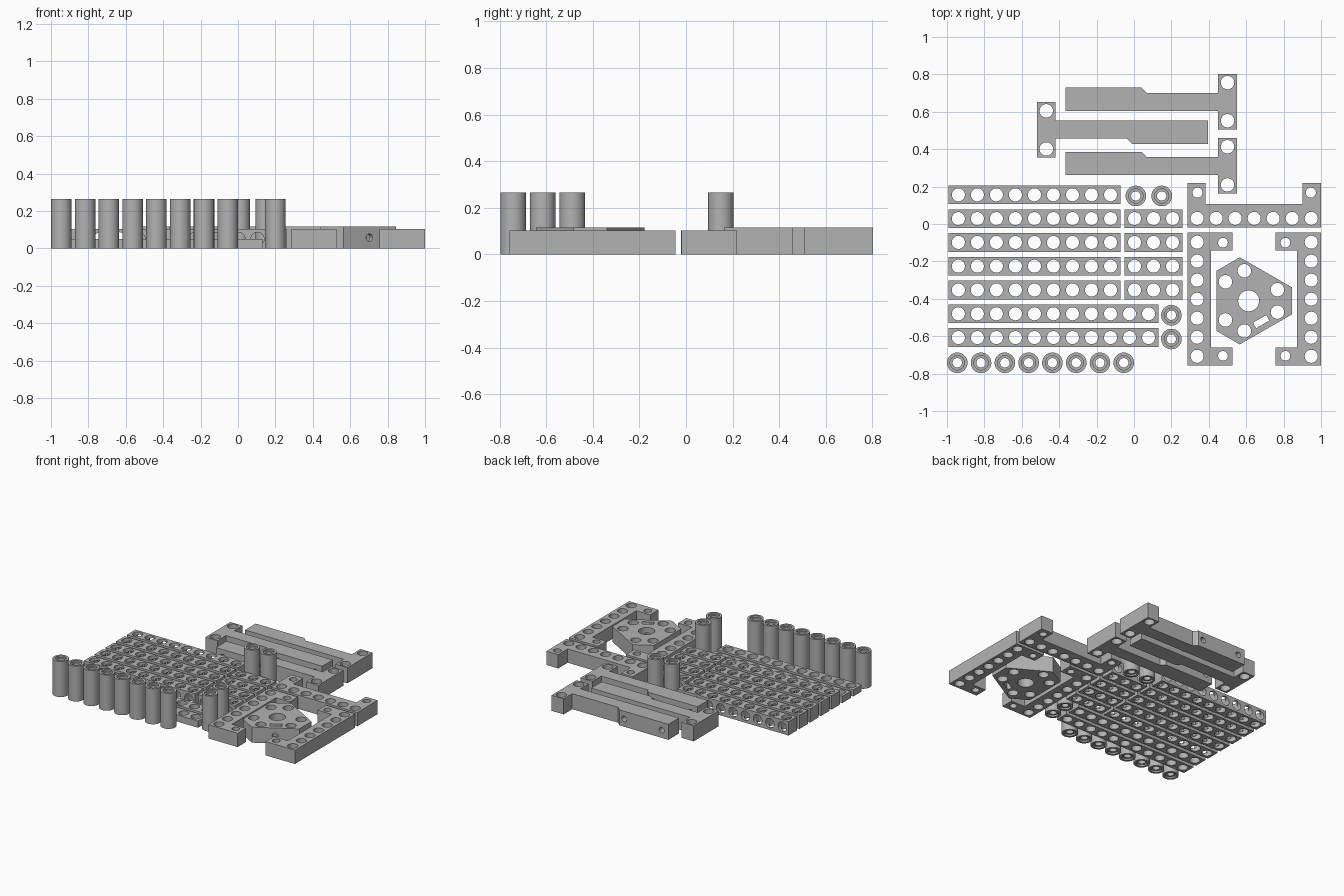
import bpy, bmesh, math
from mathutils import Matrix, Vector

if "Cube" in bpy.data.objects:
    bpy.data.objects.remove(bpy.data.objects["Cube"], do_unlink=True)

GREY = (0.45, 0.45, 0.45, 1)
mat = bpy.data.materials.new("plain grey")
mat.use_nodes = True
mat.diffuse_color = GREY
mat.node_tree.nodes["Principled BSDF"].inputs["Base Color"].default_value = GREY

PITCH = 0.1017   # hole spacing
LOW, TALL = 0.103, 0.116   # plate heights
PEG = 0.035      # main hole radius


def make_object(name, bm):
    mesh = bpy.data.meshes.new(name)
    bmesh.ops.recalc_face_normals(bm, faces=bm.faces)
    bm.to_mesh(mesh)
    bm.free()
    obj = bpy.data.objects.new(name, mesh)
    bpy.context.collection.objects.link(obj)
    return obj


def finish(obj):
    obj.data.materials.clear()
    obj.data.materials.append(mat)
    bpy.ops.object.select_all(action='DESELECT')
    obj.select_set(True)
    bpy.context.view_layer.objects.active = obj
    bpy.ops.object.shade_smooth_by_angle(angle=math.radians(35))


def prism(name, outline, height):
    bm = bmesh.new()
    face = bm.faces.new([bm.verts.new((x, y, 0)) for x, y in outline])
    top = bmesh.ops.extrude_face_region(bm, geom=[face])["geom"]
    bmesh.ops.translate(bm, vec=(0, 0, height),
                        verts=[v for v in top if isinstance(v, bmesh.types.BMVert)])
    return make_object(name, bm)


def rod(bm, start, end, radius):
    a, b = Vector(start), Vector(end)
    turn = (b - a).to_track_quat('Z', 'Y').to_matrix().to_4x4()
    bmesh.ops.create_cone(bm, cap_ends=True, segments=32, radius1=radius, radius2=radius,
                          depth=(b - a).length, matrix=Matrix.Translation((a + b) / 2) @ turn)


def cut(obj, bm):
    """Subtract everything in bm from the object and bake the result."""
    cutter = make_object("cutter", bm)
    cutter.hide_render = True
    mod = obj.modifiers.new("holes", 'BOOLEAN')
    mod.operation, mod.solver, mod.object = 'DIFFERENCE', 'EXACT', cutter
    graph = bpy.context.evaluated_depsgraph_get()
    baked = bpy.data.meshes.new_from_object(obj.evaluated_get(graph))
    obj.modifiers.clear()
    obj.data = baked
    bpy.data.objects.remove(cutter, do_unlink=True)


def drill_down(obj, holes):
    bm = bmesh.new()
    for x, y, r in holes:
        rod(bm, (x, y, -0.1), (x, y, 0.3), r)
    cut(obj, bm)


def rect(x0, x1, y0, y1):
    return [(x0, y0), (x1, y0), (x1, y1), (x0, y1)]


# Straight beams with upright holes, and cross holes through the tall ones
def beam(name, x0, y, count, height, crossed):
    length = count * PITCH + 0.004
    obj = prism(name, rect(x0, x0 + length, y - 0.05, y + 0.05), height)
    xs = [x0 + length / 2 + (i - (count - 1) / 2) * PITCH for i in range(count)]
    drill_down(obj, [(x, y, PEG) for x in xs])
    if crossed:
        bm = bmesh.new()
        for x in xs:
            rod(bm, (x, y - 0.1, height / 2), (x, y + 0.1, height / 2), PEG)
        cut(obj, bm)
    finish(obj)


for row in range(7):
    y = 0.156 - row * 0.1272
    if row < 5:
        beam("long_beam", -0.992, y, 9, LOW, True)
    else:
        beam("thin_beam", -0.992, y, 11, 0.05, False)
    if 1 <= row < 5:
        beam("short_beam", -0.05, y, 3, LOW, True)


# Spacer bushes with a recessed rim at both ends
def bush(x, y):
    h, step = 0.265, 0.012
    profile = [(0.055, 0), (0.055, h), (0.038, h), (0.038, h - step),
               (0.025, h - step), (0.025, step), (0.038, step), (0.038, 0)]
    bm = bmesh.new()
    vs = [bm.verts.new((r, 0, z)) for r, z in profile]
    edges = [bm.edges.new((vs[i - 1], vs[i])) for i in range(len(vs))]
    bmesh.ops.spin(bm, geom=vs + edges, cent=(0, 0, 0), axis=(0, 0, 1),
                   angle=math.tau, steps=40)
    bmesh.ops.remove_doubles(bm, verts=bm.verts, dist=0.0005)
    bmesh.ops.translate(bm, vec=(x, y, 0), verts=bm.verts)
    finish(make_object("spacer_bush", bm))


for i in range(8):
    bush(-0.945 + i * 0.1272, -0.742)
for x, y in [(0.2, -0.488), (0.2, -0.615), (0.01, 0.15), (0.148, 0.15)]:
    bush(x, y)


# Bracket frames: one C shape and its mirror image
MID = 0.6425
for name, s in [("left_bracket", 1), ("right_bracket", -1)]:
    def px(d):
        return MID + s * d
    back, inner, tip = px(0.3575), px(0.23), px(0.115)
    obj = prism(name, [(back, -0.757), (tip, -0.757), (tip, -0.66), (inner, -0.66),
                       (inner, -0.143), (tip, -0.143), (tip, -0.045), (back, -0.045)], LOW)
    holes = [(px(0.305), -0.097 - i * PITCH, PEG) for i in range(7)]
    holes += [(px(0.167), y, 0.026) for y in (-0.1, -0.705)]
    drill_down(obj, holes)
    finish(obj)

# U-shaped bracket behind them
obj = prism("u_bracket", [(0.285, -0.02), (1, -0.02), (1, 0.22), (0.902, 0.22), (0.902, 0.108),
                          (0.383, 0.108), (0.383, 0.22), (0.285, 0.22)], LOW)
drill_down(obj, [(MID + (i - 3) * PITCH, 0.03, PEG) for i in range(7)]
           + [(MID + d, 0.168, 0.027) for d in (-0.303, 0.303)])
finish(obj)

# Three-sided hub with clipped corners
CY = -0.411
half = [(0.845, 0.072), (0.565, 0.233), (0.44, 0.16)]
hub = prism("hub_plate", [(x, CY + d) for x, d in half]
            + [(x, CY - d) for x, d in reversed(half)], TALL)
pins = [(0.767, 0.06), (0.59, 0.161), (0.489, 0.102)]
drill_down(hub, [(0.613, CY, 0.056)]
           + [(x, CY + s * d, 0.036) for x, d in pins for s in (1, -1)])
# Nut slot and radial screw hole
bm = bmesh.new()
bmesh.ops.create_cube(bm, size=1, matrix=Matrix.Translation((0.68, -0.522, 0.06))
                      @ Matrix.Rotation(math.radians(30), 4, 'Z')
                      @ Matrix.Diagonal((0.082, 0.034, 0.3, 1)))
cut(hub, bm)
bm = bmesh.new()
rod(bm, (0.613, CY, 0.058), (0.73, -0.613, 0.058), 0.02)
cut(hub, bm)
finish(hub)


# T-shaped arms, the middle one turned half a circle
def t_arm(x, y, s):
    def at(dx, dy):
        return (x + s * dx, y + s * dy)
    outline = [(-0.05, -0.148), (0.05, -0.148), (0.05, 0.148), (-0.05, 0.148),
               (-0.05, 0.046), (-0.43, 0.046), (-0.46, 0.075), (-0.865, 0.075),
               (-0.865, -0.05), (-0.05, -0.05)]
    obj = prism("t_arm", [at(*p) for p in outline], TALL)
    drill_down(obj, [(*at(0, d), 0.036) for d in (-0.102, 0.102)])
    bm = bmesh.new()
    for dx in (-0.5, -0.81):
        rod(bm, (*at(dx, -0.2), TALL / 2), (*at(dx, 0.2), TALL / 2), 0.021)
    cut(obj, bm)
    finish(obj)


t_arm(0.5, 0.654, 1)
t_arm(-0.469, 0.503, -1)
t_arm(0.5, 0.311, 1)
